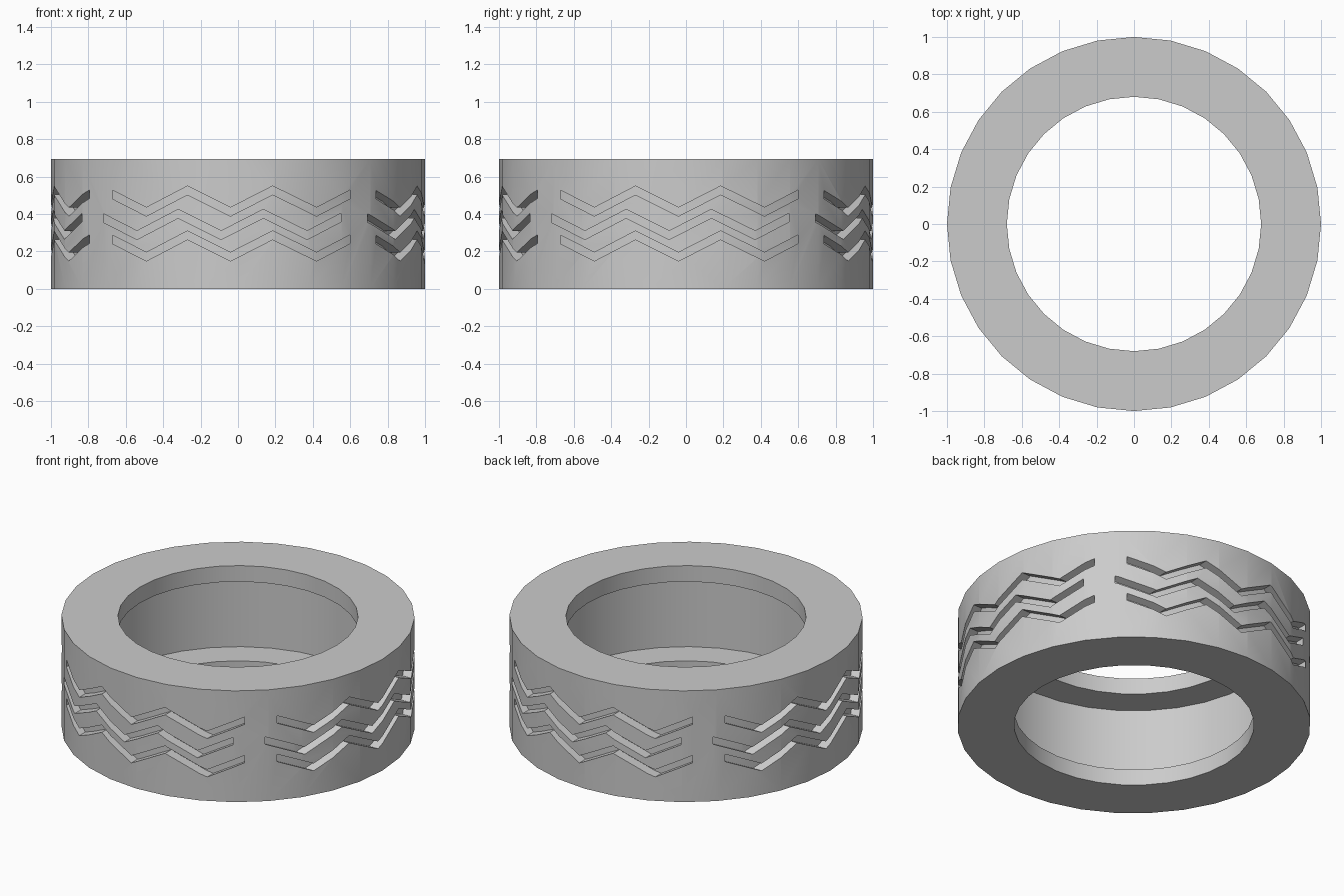
import bpy, bmesh, math
from mathutils import Matrix

if "Cube" in bpy.data.objects:
    bpy.data.objects.remove(bpy.data.objects["Cube"])

SIDES, H, LIP = 32, 0.695, 0.10
R_OUT, R_HOLE, R_CAVITY = 1.0, 0.68, 0.87
DEPTH = 0.06      # groove depth
BAND = 0.046      # groove height

rubber = bpy.data.materials.new("grey_rubber")
rubber.diffuse_color = (0.6, 0.6, 0.6, 1)
rubber.use_nodes = True
rubber.node_tree.nodes["Principled BSDF"].inputs["Base Color"].default_value = rubber.diffuse_color


def finish(name, bm):
    bmesh.ops.recalc_face_normals(bm, faces=bm.faces)
    me = bpy.data.meshes.new(name)
    bm.to_mesh(me)
    bm.free()
    me.materials.append(rubber)
    ob = bpy.data.objects.new(name, me)
    bpy.context.collection.objects.link(ob)
    return ob


# Tyre body: lathed C-shaped section, hollow on the inside
profile = [(R_OUT, 0), (R_OUT, H), (R_HOLE, H), (R_HOLE, H - LIP),
           (R_CAVITY, H - LIP), (R_CAVITY, LIP), (R_HOLE, LIP), (R_HOLE, 0)]
bm = bmesh.new()
rings = []
for i in range(SIDES):
    a = 2 * math.pi * i / SIDES
    rings.append([bm.verts.new((r * math.cos(a), r * math.sin(a), z)) for r, z in profile])
n = len(profile)
for i in range(SIDES):
    p, q = rings[i], rings[(i + 1) % SIDES]
    for j in range(n):
        k = (j + 1) % n
        bm.faces.new((p[j], q[j], q[k], p[k]))
tyre = finish("tyre", bm)

# Tread grooves: zigzag strips pressed straight in on four sides
ZIGZAG = [(-0.67, 0.527), (-0.49, 0.435), (-0.27, 0.55), (-0.04, 0.435),
          (0.185, 0.55), (0.42, 0.435), (0.60, 0.529)]
CORNERS = [(math.sin(k * 2 * math.pi / SIDES), -math.cos(k * 2 * math.pi / SIDES))
           for k in range(-6, 7)]


def lerp(points, x):
    for (x0, y0), (x1, y1) in zip(points, points[1:]):
        if x0 - 1e-9 <= x <= x1 + 1e-9:
            return y0 + (y1 - y0) * (x - x0) / (x1 - x0)


def add_groove(bm, dx, dz, turn):
    path = [(x + dx, z + dz) for x, z in ZIGZAG]
    xs = [p[0] for p in path]
    xs += [c[0] for c in CORNERS
           if xs[0] < c[0] < xs[-1] and min(abs(c[0] - x) for x in xs) > 0.004]
    cols = []
    for x in sorted(xs):
        z = lerp(path, x)
        floor = lerp(CORNERS, x) + DEPTH
        cols.append([bm.verts.new(turn @ v) for v in (
            Matrix.Translation((x, -1.1, z - BAND)).translation,
            Matrix.Translation((x, -1.1, z)).translation,
            Matrix.Translation((x, floor, z)).translation,
            Matrix.Translation((x, floor, z - BAND)).translation)])
    for p, q in zip(cols, cols[1:]):
        for j in range(4):
            k = (j + 1) % 4
            bm.faces.new((p[j], q[j], q[k], p[k]))
    bm.faces.new(cols[0])
    bm.faces.new(cols[-1])


bm = bmesh.new()
for side in range(4):
    turn = Matrix.Rotation(side * math.pi / 2, 4, 'Z')
    for dx, dz in ((0, 0), (-0.05, -0.125), (0, -0.24)):
        add_groove(bm, dx, dz, turn)
cutter = finish("groove_cutter", bm)
cutter.hide_render = True

bpy.context.view_layer.objects.active = tyre
tyre.select_set(True)
mod = tyre.modifiers.new("grooves", 'BOOLEAN')
mod.operation = 'DIFFERENCE'
mod.solver = 'EXACT'
mod.object = cutter
bpy.ops.object.modifier_apply(modifier=mod.name)
bpy.data.objects.remove(cutter)

# Smooth round walls, crisp groove and lip edges
bpy.ops.object.shade_smooth_by_angle(angle=math.radians(30))
